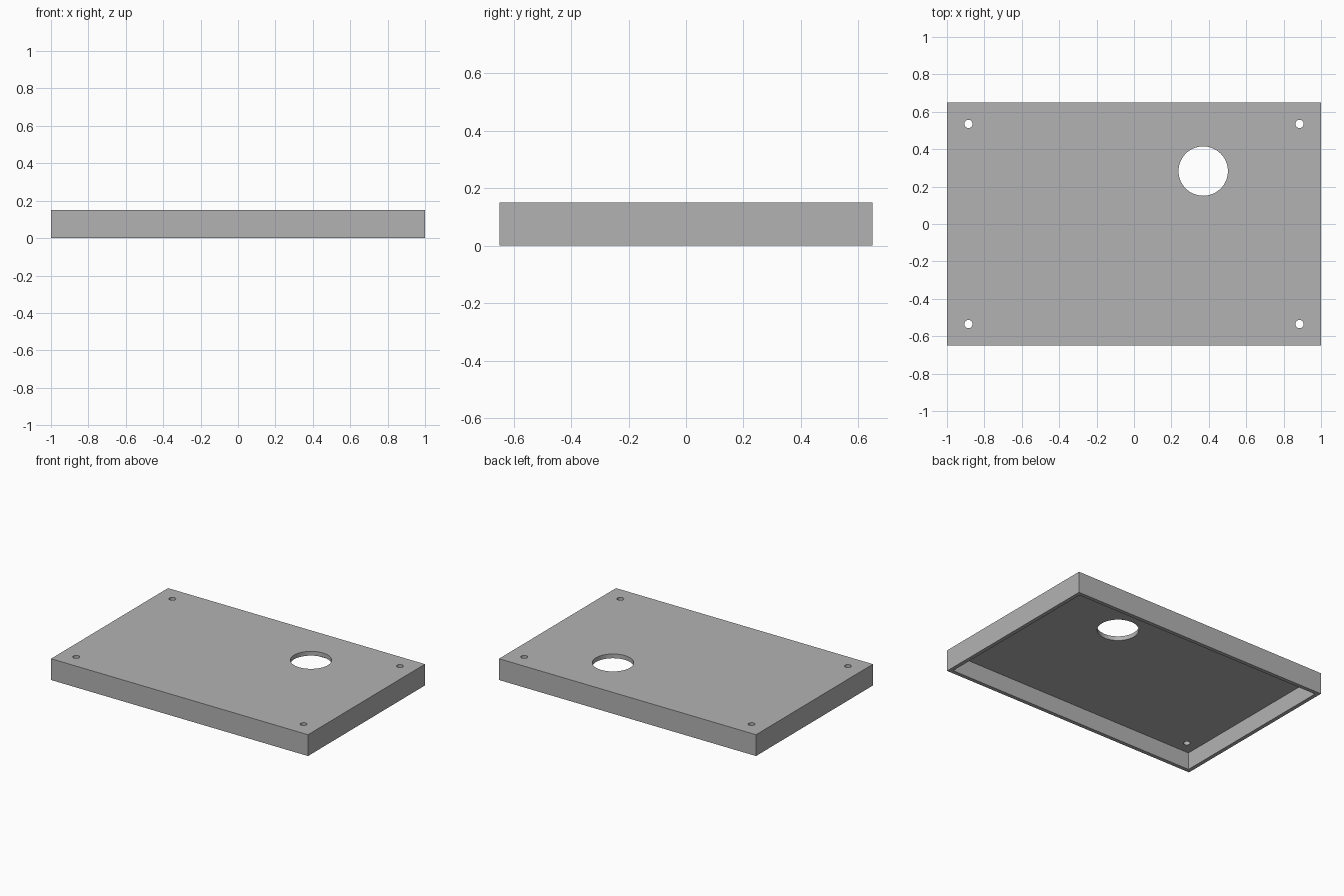
import bpy

W, D, H = 2.0, 1.3, 0.15      # outer size
WALL, TOP = 0.027, 0.03       # side wall and top panel thickness

old = bpy.data.objects.get("Cube")
if old:
    bpy.data.objects.remove(old, do_unlink=True)


def box(name, size, z):
    bpy.ops.mesh.primitive_cube_add(size=1, location=(0, 0, z))
    ob = bpy.context.object
    ob.name = name
    ob.scale = size
    bpy.ops.object.transform_apply(location=True, scale=True)
    return ob


def drill(name, x, y, radius, sides):
    bpy.ops.mesh.primitive_cylinder_add(
        vertices=sides, radius=radius, depth=0.4, location=(x, y, H))
    ob = bpy.context.object
    ob.name = name
    return ob


def cut(target, cutter):
    mod = target.modifiers.new(cutter.name, 'BOOLEAN')
    mod.operation = 'DIFFERENCE'
    mod.solver = 'EXACT'
    mod.object = cutter
    cutter.hide_render = True
    bpy.context.view_layer.objects.active = target
    bpy.ops.object.modifier_apply(modifier=mod.name)
    bpy.data.objects.remove(cutter, do_unlink=True)


# Open-bottomed lid: outer block minus the inner cavity
lid = box("enclosure_lid", (W, D, H), H / 2)
depth = H - TOP
cut(lid, box("cavity_cutter", (W - 2 * WALL, D - 2 * WALL, 2 * depth), 0))

# Large round opening and four corner screw holes
cut(lid, drill("opening_cutter", 0.37, 0.283, 0.132, 64))
for sx in (-1, 1):
    for sy in (-1, 1):
        cut(lid, drill("screw_hole_cutter", sx * 0.885, sy * 0.535, 0.022, 32))

# Plain grey material
mat = bpy.data.materials.new("grey")
mat.use_nodes = True
grey = (0.45, 0.45, 0.45, 1)
mat.diffuse_color = grey
mat.node_tree.nodes["Principled BSDF"].inputs["Base Color"].default_value = grey
lid.data.materials.clear()
lid.data.materials.append(mat)

# Smooth hole walls, sharp edges elsewhere
bpy.ops.object.select_all(action='DESELECT')
lid.select_set(True)
bpy.context.view_layer.objects.active = lid
bpy.ops.object.shade_smooth_by_angle()
